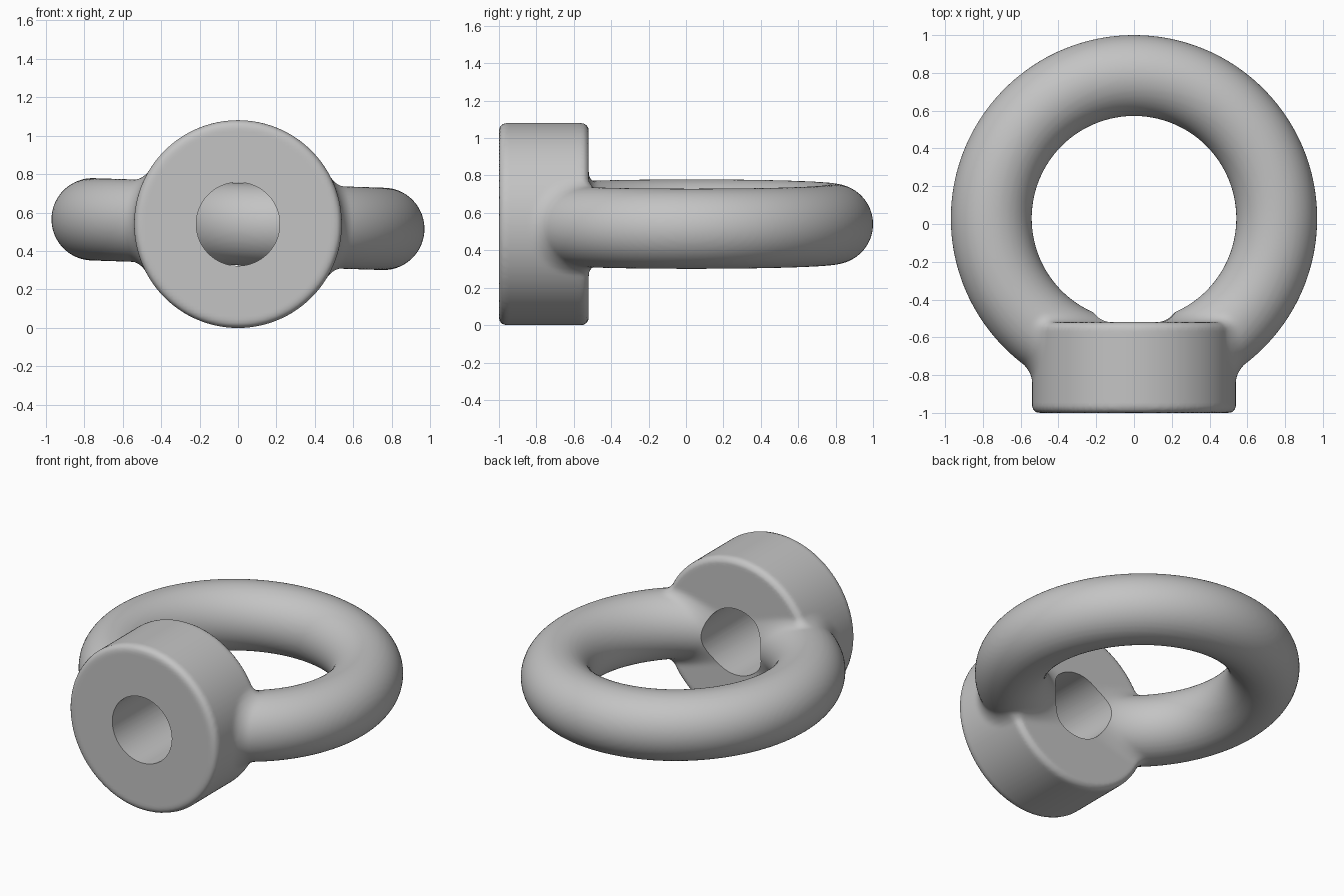
import bpy
from math import hypot, pi, radians
from mathutils import Matrix, Vector

if "Cube" in bpy.data.objects:
    bpy.data.objects.remove(bpy.data.objects["Cube"], do_unlink=True)

MID_Z = 0.54                       # height of the boss axis
RING_POS = Vector((0, 0.03, MID_Z))
RING_R, TUBE_R, TILT = 0.756, 0.214, 0.033
BOSS_R, BOSS_Y, BOSS_HALF, RIM = 0.54, -0.76, 0.24, 0.04
HOLE_R, FILLET = 0.217, 0.05
UNTILT = Matrix.Rotation(-TILT, 3, 'Y')


def cylinder(name, radius, y0, y1):
    """Cylinder lying along y."""
    bpy.ops.mesh.primitive_cylinder_add(
        vertices=128, radius=radius, depth=y1 - y0,
        location=(0, (y0 + y1) / 2, MID_Z), rotation=(pi / 2, 0, 0))
    ob = bpy.context.object
    ob.name = name
    return ob


def apply_all(ob):
    bpy.ops.object.select_all(action='DESELECT')
    ob.select_set(True)
    bpy.context.view_layer.objects.active = ob
    for mod in list(ob.modifiers):
        bpy.ops.object.modifier_apply(modifier=mod.name)


def combine(ob, other, operation):
    """Apply a boolean, then drop the helper."""
    mod = ob.modifiers.new("combine", 'BOOLEAN')
    mod.operation, mod.solver, mod.object = operation, 'EXACT', other
    other.hide_render = True
    apply_all(ob)
    bpy.data.objects.remove(other, do_unlink=True)


def ring_distance(p):
    q = UNTILT @ (p - RING_POS)
    return hypot(hypot(q.x, q.y) - RING_R, q.z) - TUBE_R


def boss_distance(p):
    a = hypot(p.x, p.z - MID_Z) - BOSS_R + RIM
    b = abs(p.y - BOSS_Y) - BOSS_HALF + RIM
    return min(max(a, b), 0) + hypot(max(a, 0), max(b, 0)) - RIM


def blended(p):
    """Distance to ring and boss joined by a round fillet."""
    a, b = ring_distance(p), boss_distance(p)
    return max(FILLET, min(a, b)) - hypot(max(FILLET - a, 0), max(FILLET - b, 0))


# Boss with rounded rims
body = cylinder("eye_nut", BOSS_R, BOSS_Y - BOSS_HALF, BOSS_Y + BOSS_HALF)
bevel = body.modifiers.new("rims", 'BEVEL')
bevel.width, bevel.segments = RIM, 4
bevel.limit_method, bevel.angle_limit = 'ANGLE', radians(40)
apply_all(body)
bpy.ops.object.transform_apply(location=True, rotation=True, scale=True)

# Slightly tilted lifting ring
bpy.ops.mesh.primitive_torus_add(
    major_radius=RING_R, minor_radius=TUBE_R, major_segments=128,
    minor_segments=48, location=RING_POS, rotation=(0, TILT, 0))
ring = bpy.context.object
ring.name = "ring"
combine(body, ring, 'UNION')

# Even mesh, then settle it onto the filleted surface
remesh = body.modifiers.new("even", 'REMESH')
remesh.mode, remesh.voxel_size = 'VOXEL', 0.018
apply_all(body)
STEP = 0.001
AXES = [Vector((STEP, 0, 0)), Vector((0, STEP, 0)), Vector((0, 0, STEP))]
for vert in body.data.vertices:
    p = vert.co.copy()
    for _ in range(3):
        d = blended(p)
        grad = Vector([(blended(p + axis) - d) / STEP for axis in AXES])
        p -= grad * (d / max(grad.length_squared, 0.1))
    vert.co = p

# Through hole, also clearing the near side of the ring
hole = cylinder("hole_cutter", HOLE_R, -1.2, -0.1)
combine(body, hole, 'DIFFERENCE')

# Plain grey metal
steel = bpy.data.materials.new("grey_steel")
steel.use_nodes = True
colour = (0.55, 0.55, 0.55, 1)
steel.diffuse_color = colour
for node in steel.node_tree.nodes:
    if node.type == 'BSDF_PRINCIPLED':
        node.inputs["Base Color"].default_value = colour
body.data.materials.clear()
body.data.materials.append(steel)
for poly in body.data.polygons:
    poly.material_index = 0

apply_all(body)
bpy.ops.object.shade_smooth_by_angle(angle=radians(45))
